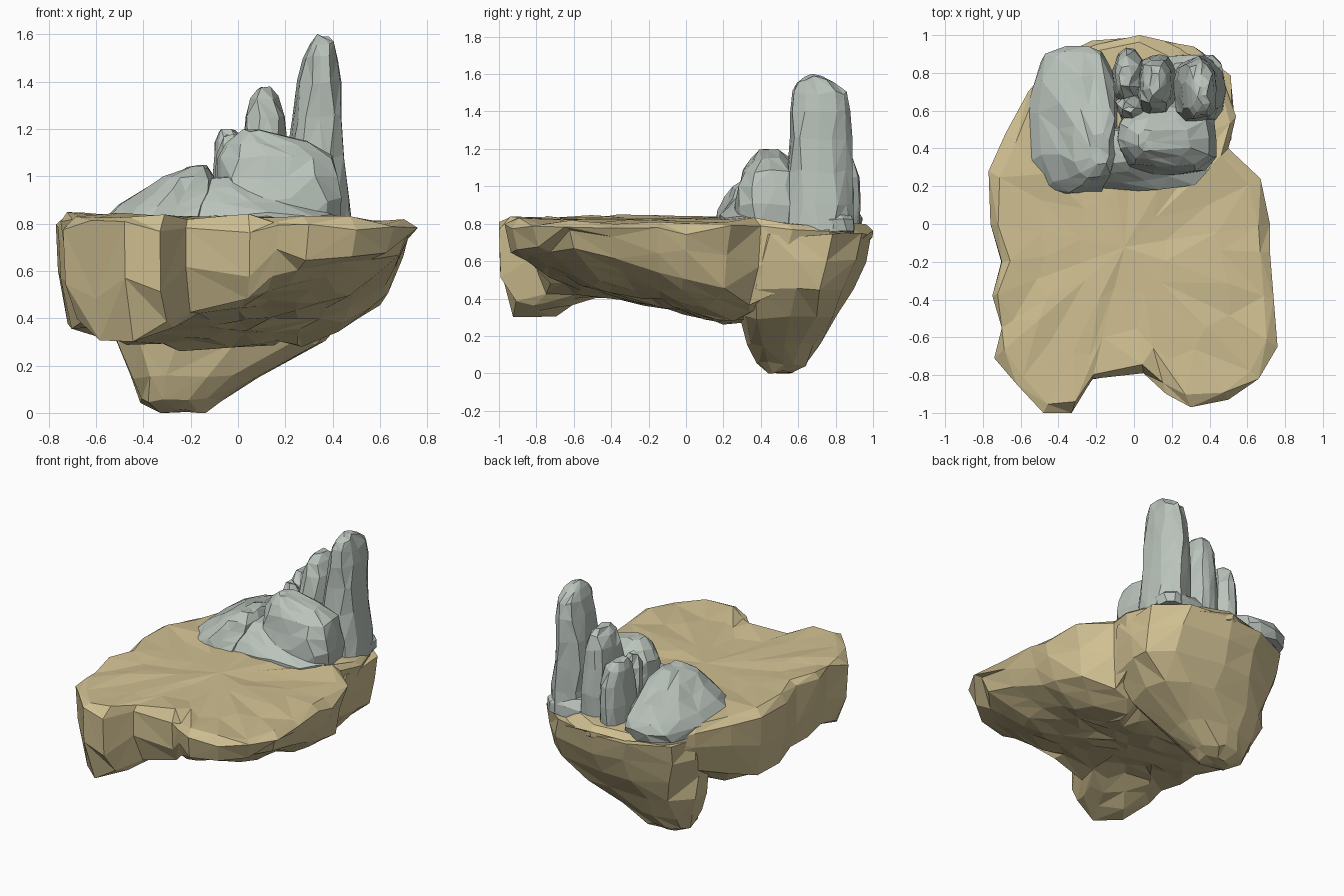
import bpy, bmesh, math, random

def material(name, rgb):
    m = bpy.data.materials.new(name)
    m.diffuse_color = (*rgb, 1)
    return m

SAND = material("sandstone", (0.63, 0.525, 0.285))
GREY = material("grey stone", (0.49, 0.545, 0.50))

def loft(name, rings, mat, weld, low, high):
    """Skin a stack of equal-length point rings, bottom to top, into a closed flat-shaded solid.
    The lowest and highest rings are welded into larger facets."""
    bm = bmesh.new()
    vs = [[bm.verts.new(p) for p in r] for r in rings]
    n = len(vs[0])
    for a, b in zip(vs, vs[1:]):
        for i in range(n):
            j = (i + 1) % n
            # alternate the diagonals for a chipped look
            if i % 2:
                bm.faces.new((a[i], a[j], b[j]))
                bm.faces.new((a[i], b[j], b[i]))
            else:
                bm.faces.new((a[i], a[j], b[i]))
                bm.faces.new((a[j], b[j], b[i]))
    for ring in (vs[0], vs[-1]):
        c = bm.verts.new([sum(v.co[k] for v in ring) / n for k in range(3)])
        for i in range(n):
            bm.faces.new((ring[i], ring[(i + 1) % n], c))
    inner = [v for r in vs[:low] + vs[-high:] for v in r]
    bmesh.ops.remove_doubles(bm, verts=inner, dist=weld)
    bmesh.ops.recalc_face_normals(bm, faces=bm.faces)
    me = bpy.data.meshes.new(name)
    bm.to_mesh(me)
    bm.free()
    me.materials.append(mat)
    ob = bpy.data.objects.new(name, me)
    bpy.context.collection.objects.link(ob)
    return ob

# ---------- floating island slab ----------
OUTLINE = [(.72, 0), (.67, .24), (.50, .40), (.54, .57), (.47, .77), (.25, .95), (.03, 1.0),
           (-.20, .95), (-.43, .86), (-.56, .70), (-.68, .48), (-.77, .28), (-.76, 0),
           (-.70, -.20), (-.75, -.38), (-.70, -.55), (-.74, -.71), (-.62, -.85), (-.48, -1.0),
           (-.33, -1.0), (-.22, -.82), (.05, -.79), (.17, -.90), (.30, -.97), (.50, -.93),
           (.66, -.82), (.76, -.65), (.74, -.40), (.72, -.15)]
# underside height: rows run y = -1..1, columns follow XS
XS = [-.8, -.5, -.2, .1, .4, .8]
UNDER = [(.38, .27, .42, .64, .70, .78),
         (.42, .26, .40, .52, .57, .74),
         (.42, .44, .43, .44, .48, .70),
         (.39, .38, .38, .40, .43, .63),
         (.38, .32, .32, .32, .35, .60),
         (.40, .27, .26, .26, .31, .60),
         (.52, .40, .36, .36, .42, .62),
         (.62, .55, .50, .50, .55, .68),
         (.74, .70, .66, .66, .70, .75)]

def under(x, y):
    x = max(-.799, min(.799, x))
    k = max(i for i in range(5) if XS[i] <= x)
    u = (x - XS[k]) / (XS[k + 1] - XS[k])
    t = max(0, min(7.999, (y + 1) * 4))
    r = int(t)
    v = t - r
    row = [UNDER[r + d][k] * (1 - u) + UNDER[r + d][k + 1] * u for d in (0, 1)]
    return row[0] * (1 - v) + row[1] * v

random.seed(4)
CX, CY = -.05, -.12

def ring(scale, height, jit=0.0, zj=0.0, left=None):
    """Outline scaled about the centre; the left side may keep a steeper wall."""
    pts = []
    for x, y in OUTLINE:
        s = (left if left and x < .1 else scale) + random.uniform(-jit, jit)
        px, py = CX + (x - CX) * s, CY + (y - CY) * s
        pts.append((px, py, height(px, py) + random.uniform(-zj, zj)))
    return pts

def top(x, y):
    return .825 - .02 * x - .06 * max(0, y - .4)

def wall(f):
    return lambda x, y: .76 * (1 - f) + under(x, y) * f

island = [ring(s, under, .02, .015) for s in (.12, .26, .4, .53, .66, .78)]
island += [ring(.88, wall(.98), .025, .02, .92), ring(.955, wall(.5), .025, .06, .98),
           ring(1, lambda x, y: top(x, y) - .045, 0, .025),
           ring(.94, top, .03, .018), ring(.65, top, .05, .012), ring(.3, top, .04, .012)]
loft("island_slab", island, SAND, .09, 6, 3)

# ---------- rounded lobes with chipped outlines ----------
def rock(name, sections, mat=GREY, sides=13, power=2.6, jit=.065, seed=1):
    """Rock from (cx, cy, z, rx, ry) sections with rounded-box outlines and chipped corners."""
    random.seed(seed)
    flute = [random.uniform(1 - jit, 1 + jit) for _ in range(sides)]
    rings = []
    for cx, cy, z, rx, ry in sections:
        pts = []
        for i in range(sides):
            a = math.tau * (i + random.uniform(-.25, .25)) / sides
            c, s = math.cos(a), math.sin(a)
            q = flute[i] * random.uniform(1 - jit / 2, 1 + jit / 2)
            q /= (abs(c) ** power + abs(s) ** power) ** (1 / power)
            pts.append((cx + rx * c * q, cy + ry * s * q, max(0, z + random.uniform(-.012, .012))))
        rings.append(pts)
    return loft(name, rings, mat, .035, 1, 2)

# deep lobe hanging under the back of the island
rock("island_lower_lobe", [(-.23, .50, .005, .10, .07), (-.24, .51, .05, .17, .14), (-.18, .52, .15, .27, .20),
                           (-.06, .54, .30, .45, .27), (0, .57, .45, .52, .33), (.0, .60, .60, .545, .365),
                           (-.01, .61, .74, .54, .385)], SAND, sides=13, power=2.4, jit=.04, seed=21)

# grey rocks on top
rock("sloping_mound", [(-.31, .55, .76, .23, .37), (-.325, .55, .82, .235, .385), (-.30, .55, .88, .20, .36),
                       (-.25, .50, .94, .15, .28), (-.21, .44, .99, .11, .19), (-.18, .40, 1.04, .05, .08)],
     sides=14, power=4, jit=.04, seed=3)
rock("front_skirt", [(-.02, .34, .78, .42, .16), (-.02, .34, .84, .43, .165), (-.07, .36, .89, .30, .14),
                     (-.10, .38, .95, .17, .11), (-.11, .39, 1.0, .10, .07)], sides=16, power=3.2, seed=5)
rock("front_boulder", [(.17, .47, .78, .26, .22), (.17, .46, .90, .27, .21), (.17, .46, 1.0, .26, .19),
                       (.16, .46, 1.08, .25, .16), (.12, .45, 1.14, .17, .11), (.06, .44, 1.20, .04, .06)],
     sides=14, power=3, seed=7)
rock("tall_pillar", [(.345, .71, .77, .14, .18), (.345, .71, .90, .13, .175), (.33, .71, 1.08, .12, .17),
                     (.335, .715, 1.25, .105, .165), (.345, .715, 1.40, .092, .16), (.35, .71, 1.50, .072, .145),
                     (.355, .69, 1.56, .05, .10), (.36, .68, 1.59, .025, .05)], power=2.8, seed=9)
rock("middle_pillar", [(.12, .72, .77, .11, .17), (.12, .73, .95, .105, .165), (.115, .73, 1.12, .095, .15),
                       (.115, .74, 1.25, .085, .13), (.11, .74, 1.33, .06, .10), (.11, .74, 1.375, .03, .06)],
     seed=11)
rock("short_pillar", [(-.03, .78, .77, .08, .14), (-.03, .78, .92, .085, .15), (-.03, .78, 1.05, .078, .14),
                      (-.035, .78, 1.15, .065, .11), (-.045, .78, 1.20, .035, .06)], sides=11, seed=13)
rock("small_front_spur", [(-.02, .62, .80, .07, .08), (-.02, .62, .98, .075, .075), (-.02, .62, 1.10, .065, .06),
                          (-.03, .62, 1.17, .035, .03)], sides=9, seed=15)
rock("back_rubble", [(.30, .78, .75, .17, .12), (.30, .78, .82, .17, .12), (.30, .77, .87, .13, .09)],
     sides=12, power=2.8, seed=17)
